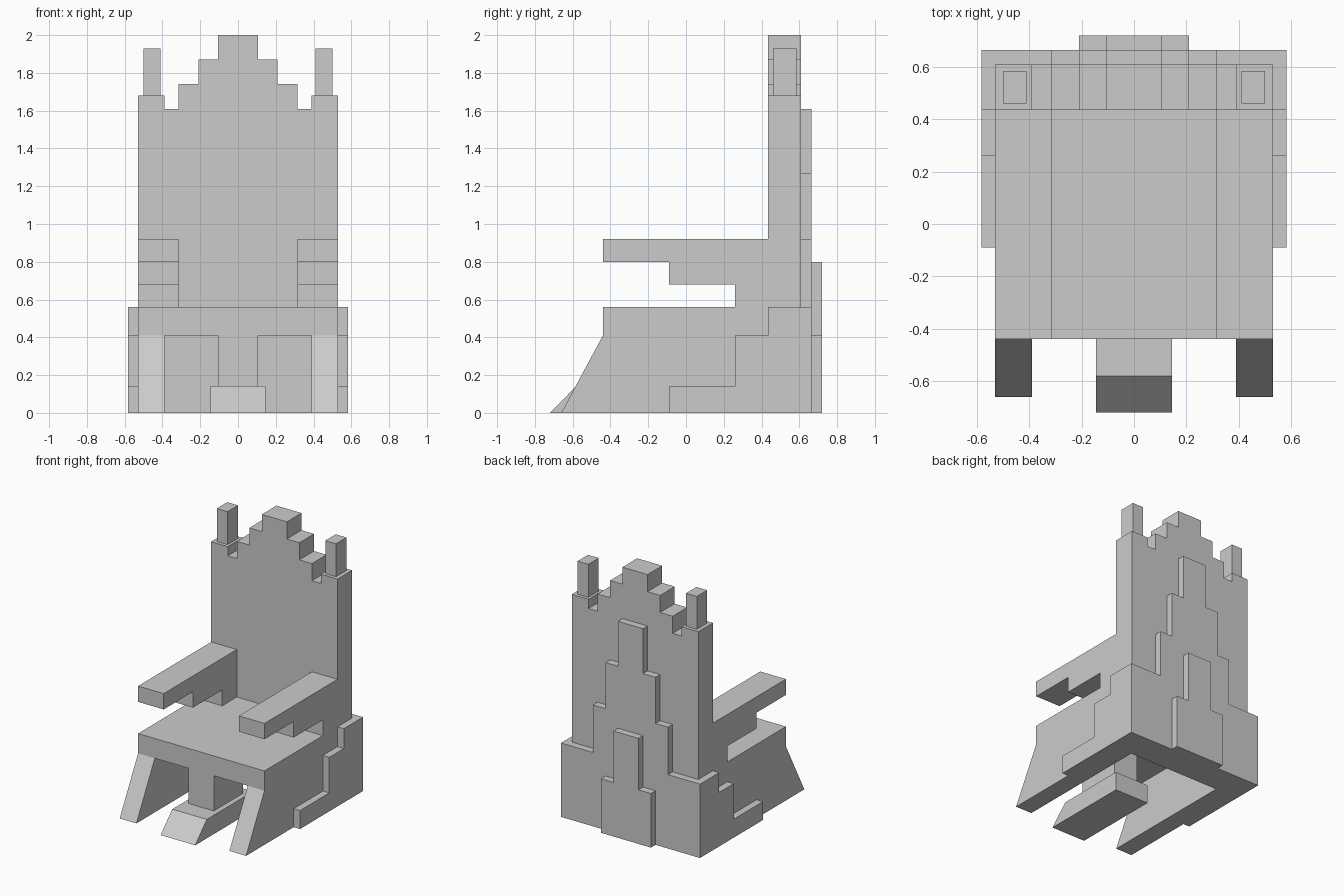
import bpy
import bmesh

if "Cube" in bpy.data.objects:
    bpy.data.objects.remove(bpy.data.objects["Cube"])


def prism(name, axis, profile, a, b, mirror=False):
    """Extrude a profile from a to b: (x, z) points along y, or (y, z) points along x."""
    def place(p, t):
        return (p[0], t, p[1]) if axis == 'y' else (t, p[0], p[1])
    bm = bmesh.new()
    for lo, hi in ([(a, b), (-b, -a)] if mirror else [(a, b)]):
        face = bm.faces.new([bm.verts.new(place(p, lo)) for p in profile])
        ext = bmesh.ops.extrude_face_region(bm, geom=[face], use_keep_orig=True)
        for v in (g for g in ext['geom'] if isinstance(g, bmesh.types.BMVert)):
            v.co['xyz'.index(axis)] = hi
    bmesh.ops.recalc_face_normals(bm, faces=bm.faces)
    mesh = bpy.data.meshes.new(name)
    bm.to_mesh(mesh)
    bm.free()
    obj = bpy.data.objects.new(name, mesh)
    bpy.context.collection.objects.link(obj)
    return obj


def box_profile(u0, u1, z0, z1):
    return [(u0, z0), (u1, z0), (u1, z1), (u0, z1)]


def symmetric(half):
    """Mirror a right-hand outline, listed bottom to top, across x = 0."""
    return half + [(-x, z) for x, z in reversed(half)]


def stairs(steps):
    """Symmetric stepped outline from (half width, top height), widest first."""
    half, z = [], 0.0
    for w, top in steps:
        half += [(w, z), (w, top)]
        z = top
    return symmetric(half)


# Backrest with stepped crown, running down to the floor
crown = [(0.53, 0), (0.53, 1.68), (0.39, 1.68), (0.39, 1.61), (0.315, 1.61),
         (0.315, 1.74), (0.21, 1.74), (0.21, 1.87), (0.105, 1.87), (0.105, 2.0)]
prism("backrest", 'y', symmetric(crown), 0.435, 0.61)

# Corner finials
prism("finials", 'y', box_profile(0.41, 0.50, 1.68, 1.93), 0.46, 0.585, mirror=False)
prism("finial_left", 'y', box_profile(-0.50, -0.41, 1.68, 1.93), 0.46, 0.585)

# Two stepped layers on the rear
prism("rear_tier", 'y',
      stairs([(0.583, 0.56), (0.315, 0.92), (0.21, 1.27), (0.105, 1.61)]), 0.61, 0.665)
prism("rear_buttress", 'y', stairs([(0.21, 0.41), (0.105, 0.80)]), 0.665, 0.72)

# Seat slab
prism("seat", 'x', box_profile(-0.44, 0.435, 0.41, 0.56), -0.53, 0.53)

# Side legs with sloping fronts
prism("side_legs", 'x', [(-0.66, 0), (0.435, 0), (0.435, 0.41), (-0.44, 0.41)],
      0.39, 0.53, mirror=True)

# Armrests, stepped underneath
prism("armrests", 'x',
      [(0.435, 0.56), (0.435, 0.92), (-0.44, 0.92), (-0.44, 0.80), (-0.09, 0.80),
       (-0.09, 0.68), (0.26, 0.68), (0.26, 0.56)], 0.315, 0.53, mirror=True)

# Stepped panels on the outer sides
prism("side_panels", 'x',
      [(-0.09, 0), (0.61, 0), (0.61, 0.56), (0.435, 0.56), (0.435, 0.41),
       (0.26, 0.41), (0.26, 0.14), (-0.09, 0.14)], 0.53, 0.583, mirror=True)

# Central post and wedge-nosed footrest
prism("center_post", 'x', box_profile(-0.44, -0.09, 0.14, 0.41), -0.105, 0.105)
prism("footrest", 'x', [(-0.72, 0), (-0.025, 0), (-0.025, 0.143), (-0.58, 0.143)],
      -0.145, 0.145)
